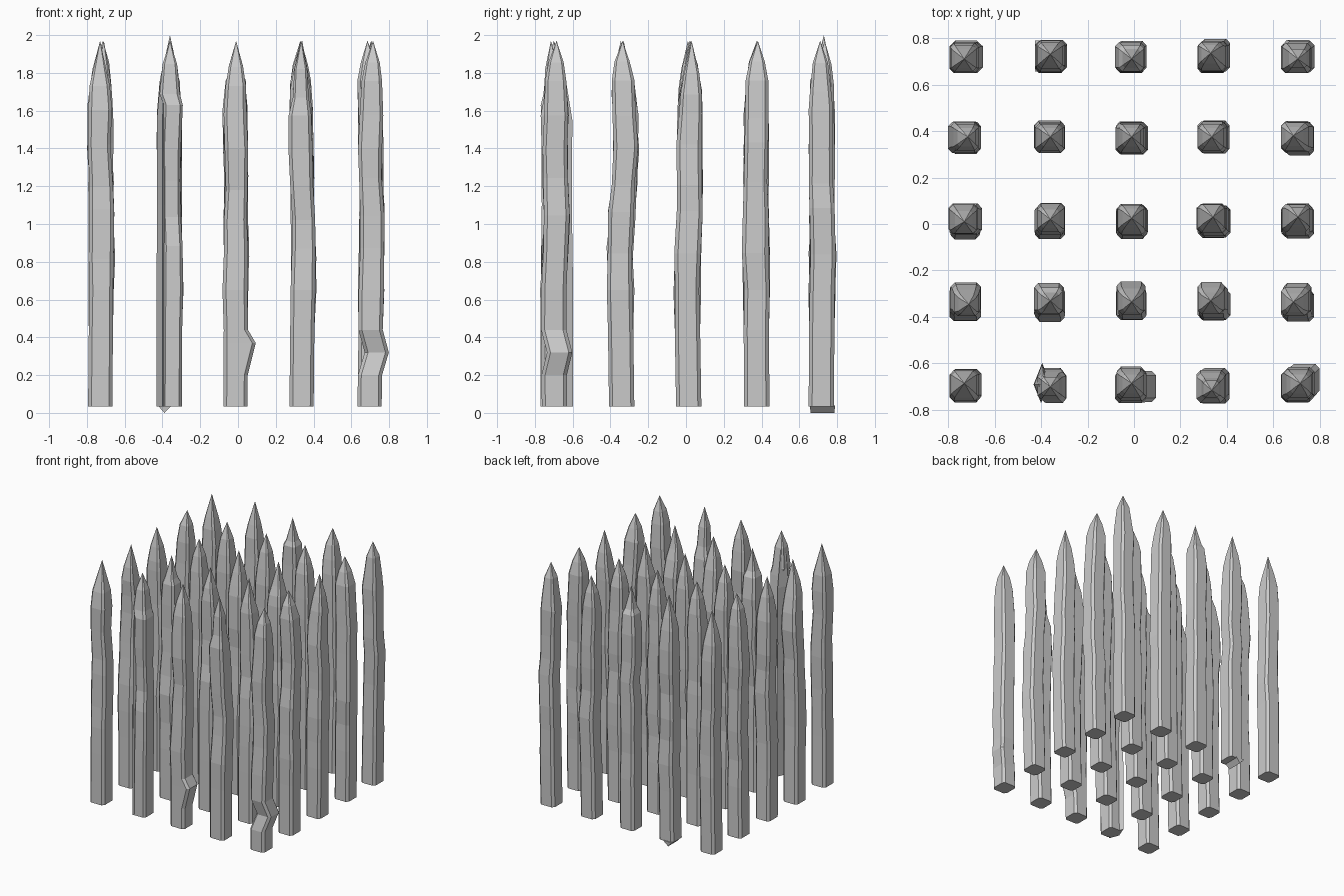
import bpy, random

if "Cube" in bpy.data.objects:
    bpy.data.objects.remove(bpy.data.objects["Cube"])

random.seed(7)

# ring heights and taper shared by every stake
LEVELS = [.035, .2, .32, .44, .65, .85, 1.05, 1.22, 1.4, 1.6, 1.72, 1.82]
TAPER = [1, 1, 1, 1, 1, 1, .98, .95, .97, .96, .84, .6]
HALF = .064

# tip positions per row, back to front
TIPS = [
    [(-.73, .71), (-.36, .73), (-.01, .71), (.33, .735), (.705, .71)],
    [(-.715, .375), (-.36, .375), (-.01, .375), (.335, .375), (.685, .38)],
    [(-.73, .01), (-.36, .02), (-.01, .025), (.34, .03), (.705, .03)],
    [(-.71, -.345), (-.36, -.33), (-.01, -.335), (.33, -.33), (.685, -.335)],
    [(-.73, -.685), (-.36, -.70), (-.01, -.685), (.335, -.715), (.715, -.685)],
]
BASE_X = [-.73, -.363, -.014, .336, .696]
BASE_Y = [.716, .375, .015, -.34, -.696]
# gentle bends: (height, offset) along x per column and along y per row
BEND_X = [[(0, 0), (.85, .008), (1.6, -.002)],
          [(0, 0), (.85, .004), (1.6, 0)],
          [(0, 0), (1.0, .006), (1.6, 0)],
          [(0, 0), (1.0, .01), (1.5, -.003)],
          [(0, 0), (1.0, .014), (1.6, .002)]]
BEND_Y = [[(0, 0), (1.0, .006), (1.6, 0)],
          [(0, 0), (.65, -.004), (1.0, -.003), (1.5, -.002)],
          [(0, 0), (.6, -.01), (1.2, .005), (1.6, .004)],
          [(0, 0), (.85, -.012), (1.05, 0), (1.4, .025), (1.6, .014), (1.8, -.002)],
          [(0, 0), (.65, -.006), (1.05, .01), (1.6, 0)]]


def sample(curve, z):
    for (a, va), (b, vb) in zip(curve, curve[1:]):
        if z <= b:
            return va + (vb - va) * (z - a) / (b - a)
    return curve[-1][1]


def ring(cx, cy, z, hx, hy):
    kx, ky = hx * .72, hy * .72
    # chamfered square
    return [(cx + x, cy + y, z) for x, y in (
        (hx, -ky), (hx, ky), (kx, hy), (-kx, hy),
        (-hx, ky), (-hx, -ky), (-kx, -hy), (kx, -hy))]


def skin(name, rings, tip):
    n = len(rings[0])
    verts = [v for r in rings for v in r] + [tip]
    faces = [tuple(reversed(range(n)))]
    for k in range(len(rings) - 1):
        for i in range(n):
            j = (i + 1) % n
            faces.append((k*n + i, k*n + j, k*n + n + j, k*n + n + i))
    top = (len(rings) - 1) * n
    faces += [(top + i, top + (i + 1) % n, len(verts) - 1) for i in range(n)]
    mesh = bpy.data.meshes.new(name)
    mesh.from_pydata(verts, [], faces)
    ob = bpy.data.objects.new(name, mesh)
    bpy.context.collection.objects.link(ob)
    return ob


# stakes
for r in range(5):
    for c in range(5):
        tx, ty = TIPS[r][c]
        rings = []
        for k, (z, t) in enumerate(zip(LEVELS, TAPER)):
            w = .006 if 4 <= k <= 9 else 0
            hx = HALF * t + random.uniform(-w, w) * .6
            hy = (HALF + .003) * t + random.uniform(-w, w) * .6
            f = max(0, (z - 1.4) / .57)
            x = BASE_X[c] * (1 - f) + tx * f + sample(BEND_X[c], z) + random.uniform(-w, w)
            y = BASE_Y[r] * (1 - f) + ty * f + sample(BEND_Y[r], z) + random.uniform(-w, w)
            zz = z + (random.uniform(-.04, .04) if k > 4 else 0)
            if (r, c) == (4, 1) and k < 10:      # slimmer stake beside the splinter
                x, hx = x + .014, hx * .8
            if (r, c) == (4, 4) and k == 2:      # kinked stake
                x, y = x + .034, y + .03
            if (r, c) == (4, 3) and k > 9:       # necked stake
                zz, hx, hy = (1.67, .042, .045) if k == 10 else (1.82, .034, .036)
            if (r, c) in ((1, 4), (3, 4)) and k > 9:   # blunt shoulders
                zz = z + .04
                if k == 10:
                    hx, hy = .06, .06
            pts = ring(x, y, zz, hx, hy)
            if (r, c) == (4, 2) and k == 2:      # knot bulging sideways
                pts = [(px + (.042 if px > x else 0), py, .37) for px, py, pz in pts]
            rings.append(pts)
        top = 2.0 if (r, c) == (0, 1) else 1.97
        skin(f"stake_{r + 1}_{c + 1}", rings, (tx, ty, top))

# thin splinter split from a front stake
outline = [(-.40, -.77), (-.36, -.69), (-.395, -.597), (-.432, -.69)]
fin = []
for z, s in ((.035, 1), (.6, 1), (1.1, .92), (1.55, .95), (1.78, .55)):
    fin.append([(-.385 + (x + .385) * s, -.69 + (y + .69) * s, z) for x, y in outline])
skin("splinter", fin, (-.365, -.695, 1.96))

# small wedge under a back stake
wedge = [[(-.425, .655, .04), (-.35, .655, .04), (-.35, .79, .04), (-.425, .79, .04)]]
ob = bpy.data.meshes.new("base_wedge")
ob.from_pydata(wedge[0] + [(-.39, .66, 0), (-.39, .785, 0)], [],
               [(0, 1, 2, 3), (0, 4, 1), (2, 5, 3), (0, 3, 5, 4), (1, 4, 5, 2)])
bpy.context.collection.objects.link(bpy.data.objects.new("base_wedge", ob))
